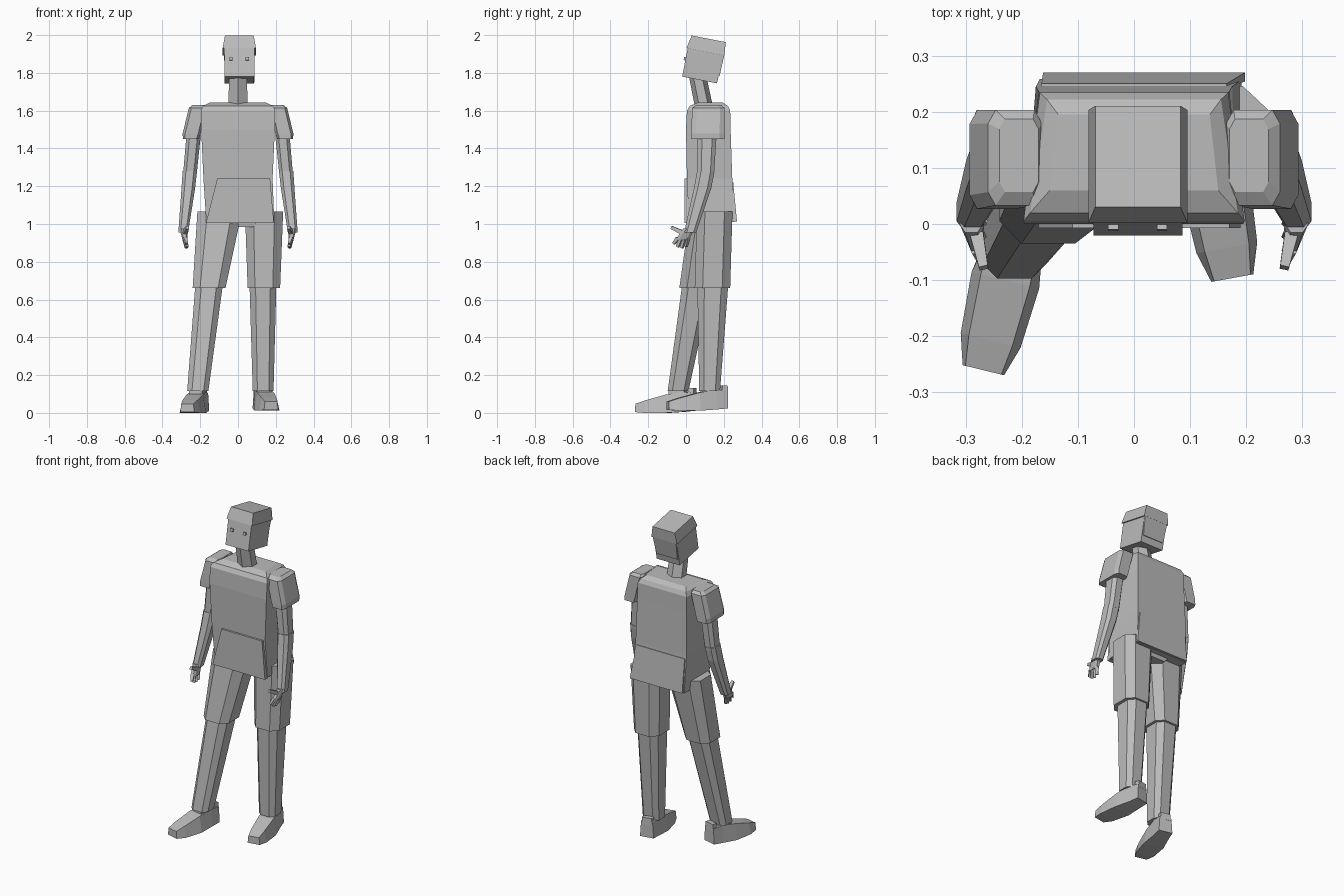
import bpy, bmesh
from math import radians, atan2
from mathutils import Vector, Matrix

if "Cube" in bpy.data.objects:
    bpy.data.objects.remove(bpy.data.objects["Cube"], do_unlink=True)

grey = bpy.data.materials.new("plain_grey")
grey.use_nodes = True
grey.diffuse_color = (0.5, 0.5, 0.5, 1)
grey.node_tree.nodes["Principled BSDF"].inputs["Base Color"].default_value = (0.5, 0.5, 0.5, 1)


def loft(name, rings, matrix=Matrix(), mirror=False):
    """Skin a list of equal-length point rings and cap both ends."""
    if mirror:
        matrix = Matrix.Scale(-1, 4, (1, 0, 0)) @ matrix
    bm = bmesh.new()
    loops = [[bm.verts.new(matrix @ Vector(p)) for p in ring] for ring in rings]
    n = len(loops[0])
    for a, b in zip(loops, loops[1:]):
        for i in range(n):
            j = (i + 1) % n
            bm.faces.new((a[i], a[j], b[j], b[i]))
    bm.faces.new(loops[0])
    bm.faces.new(loops[-1])
    bmesh.ops.recalc_face_normals(bm, faces=bm.faces)
    mesh = bpy.data.meshes.new(name)
    bm.to_mesh(mesh)
    bm.free()
    mesh.materials.append(grey)
    ob = bpy.data.objects.new(name, mesh)
    bpy.context.collection.objects.link(ob)
    return ob


def rect(x, y, z, hw, hd):
    return [(x - hw, y - hd, z), (x + hw, y - hd, z), (x + hw, y + hd, z), (x - hw, y + hd, z)]


def octagon(x, y, z, hw, hd, k=0.55):
    """Box section with cut corners."""
    a, b = hw * k, hd * k
    return [(x - a, y - hd, z), (x + a, y - hd, z), (x + hw, y - b, z), (x + hw, y + b, z),
            (x + a, y + hd, z), (x - a, y + hd, z), (x - hw, y + b, z), (x - hw, y - b, z)]


def stick(name, start, end, size_a, size_b, mirror=False):
    """Tapered square bar between two points."""
    start, end = Vector(start), Vector(end)
    axis = end - start
    m = Matrix.Translation(start) @ axis.to_track_quat('Z', 'Y').to_matrix().to_4x4()
    loft(name, [rect(0, 0, 0, size_a, size_a), rect(0, 0, axis.length, size_b, size_b)], m, mirror)


# Coat body: height, front y, back y, front half width, back half width, x shift
coat = [(1.01, 0.015, 0.258, 0.180, 0.180, 0.012), (1.24, 0.005, 0.245, 0.183, 0.175, 0),
        (1.50, 0.0, 0.236, 0.195, 0.170, 0), (1.60, 0.005, 0.234, 0.197, 0.168, 0),
        (1.625, 0.02, 0.222, 0.185, 0.155, 0), (1.642, 0.06, 0.195, 0.150, 0.135, 0)]


def coat_ring(z, yf, yb, wf, wb, x):
    return [(x - wf, yf, z), (x + wf, yf, z), (x + wb, yb, z), (x - wb, yb, z)]


loft("coat", [coat_ring(*r) for r in coat])

# Overlapping lower panels of the coat
loft("front_panel", [rect(0.01, 0.005, 1.005, 0.18, 0.012), rect(0.03, 0.0, 1.24, 0.14, 0.007)])
loft("back_panel", [rect(0.018, 0.262, 1.012, 0.18, 0.008), rect(0.0, 0.246, 1.22, 0.165, 0.004)])

# Neck: six sides with an edge at the front
def hexagon(y, z, hw, hd):
    return [(0, y - hd, z), (hw, y - hd / 2, z), (hw, y + hd / 2, z),
            (0, y + hd, z), (-hw, y + hd / 2, z), (-hw, y - hd / 2, z)]


loft("neck", [hexagon(0.095, 1.62, 0.05, 0.048), hexagon(0.06, 1.79, 0.048, 0.046)])

# Head leans back slightly
tilt = Matrix.Translation((0.007, 0.1, 1.86)) @ Matrix.Rotation(radians(-11), 4, 'X')
loft("head", [rect(0, -0.009, -0.101, 0.079, 0.094), rect(0, -0.008, 0.055, 0.080, 0.095)], tilt)
loft("cap", [rect(0, -0.007, 0.052, 0.088, 0.102), rect(0, -0.003, 0.122, 0.076, 0.092)], tilt)
loft("back_hair", [rect(0, 0.087, -0.06, 0.072, 0.004), rect(0, 0.090, 0.054, 0.08, 0.004)], tilt)
for label, x in (("right_eye", -0.044), ("left_eye", 0.043)):
    loft(label, [rect(x, -0.104, -0.014, 0.009, 0.008), rect(x, -0.104, 0.003, 0.009, 0.008)], tilt)

# Arms, the same on both sides
for side, flip in (("left", False), ("right", True)):
    loft(side + "_sleeve", [
        octagon(0.250, 0.115, 1.450, 0.042, 0.088, 0.72),
        octagon(0.245, 0.115, 1.480, 0.048, 0.088, 0.72),
        octagon(0.212, 0.118, 1.615, 0.048, 0.085, 0.72),
        octagon(0.205, 0.122, 1.630, 0.035, 0.065, 0.72)], mirror=flip)
    loft(side + "_upper_arm", [
        octagon(0.255, 0.105, 1.26, 0.036, 0.043),
        octagon(0.235, 0.112, 1.47, 0.038, 0.050)], mirror=flip)
    loft(side + "_forearm", [
        octagon(0.290, 0.022, 0.955, 0.026, 0.032),
        octagon(0.263, 0.088, 1.19, 0.036, 0.046),
        octagon(0.255, 0.105, 1.28, 0.038, 0.046)], mirror=flip)
    loft(side + "_palm", [
        octagon(0.280, -0.020, 0.915, 0.013, 0.036),
        octagon(0.290, 0.015, 0.975, 0.020, 0.030)], mirror=flip)
    fingertips = ((-0.066, 0.895), (-0.045, 0.878), (-0.022, 0.873), (0.0, 0.88))
    for i, (y, z) in enumerate(fingertips):
        stick(f"{side}_finger_{i + 1}", (0.282, y * 0.8 + 0.01, 0.925), (0.272, y, z),
              0.010, 0.007, flip)
    stick(side + "_thumb", (0.280, -0.02, 0.955), (0.268, -0.078, 0.982), 0.012, 0.008, flip)

# Legs: the left one stands, the right one steps forward and out
legs = {
    "left": {
        "thigh": [(0.137, 0.140, 0.662, 0.086, 0.094), (0.138, 0.152, 1.065, 0.101, 0.094)],
        "shin": [(0.133, 0.125, 0.115, 0.055, 0.055), (0.132, 0.142, 0.68, 0.071, 0.082)],
        "foot": (0.135, 0.125, 0.012, 0.18)},
    "right": {
        "thigh": [(-0.153, 0.055, 0.662, 0.087, 0.090), (-0.097, 0.115, 1.065, 0.118, 0.094)],
        "shin": [(-0.213, -0.042, 0.115, 0.056, 0.055), (-0.153, 0.058, 0.68, 0.073, 0.078)],
        "foot": (-0.215, -0.042, 0.0, -0.24)},
}

# Shoe sections from heel to toe: y, lower half width, upper half width, bottom, top
shoe = [(0.092, 0.042, 0.036, 0.012, 0.105), (0.03, 0.048, 0.042, 0.006, 0.112),
        (-0.06, 0.062, 0.045, 0.0, 0.096), (-0.17, 0.055, 0.040, 0.0, 0.066),
        (-0.225, 0.038, 0.033, 0.004, 0.048)]

for side, leg in legs.items():
    loft(side + "_thigh", [octagon(*r) for r in leg["thigh"]])
    loft(side + "_shin", [octagon(*r) for r in leg["shin"]])
    x, y, z, turn = leg["foot"]
    place = Matrix.Translation((x, y, z)) @ Matrix.Rotation(turn, 4, 'Z')
    loft(side + "_shoe", [[(-a, d, lo), (a, d, lo), (b, d, hi), (-b, d, hi)]
                          for d, a, b, lo, hi in shoe], place)
    loft(side + "_ankle", [rect(0, 0, 0.07, 0.036, 0.042), rect(0, 0, 0.125, 0.036, 0.042)], place)
    loft(side + "_heel_tab", [rect(0, 0.075, 0.09, 0.032, 0.018), rect(0, 0.078, 0.132, 0.03, 0.014)], place)

# Hips under the coat
loft("hips", [rect(0.02, 0.135, 0.985, 0.06, 0.085), rect(0.01, 0.135, 1.1, 0.15, 0.1)])
